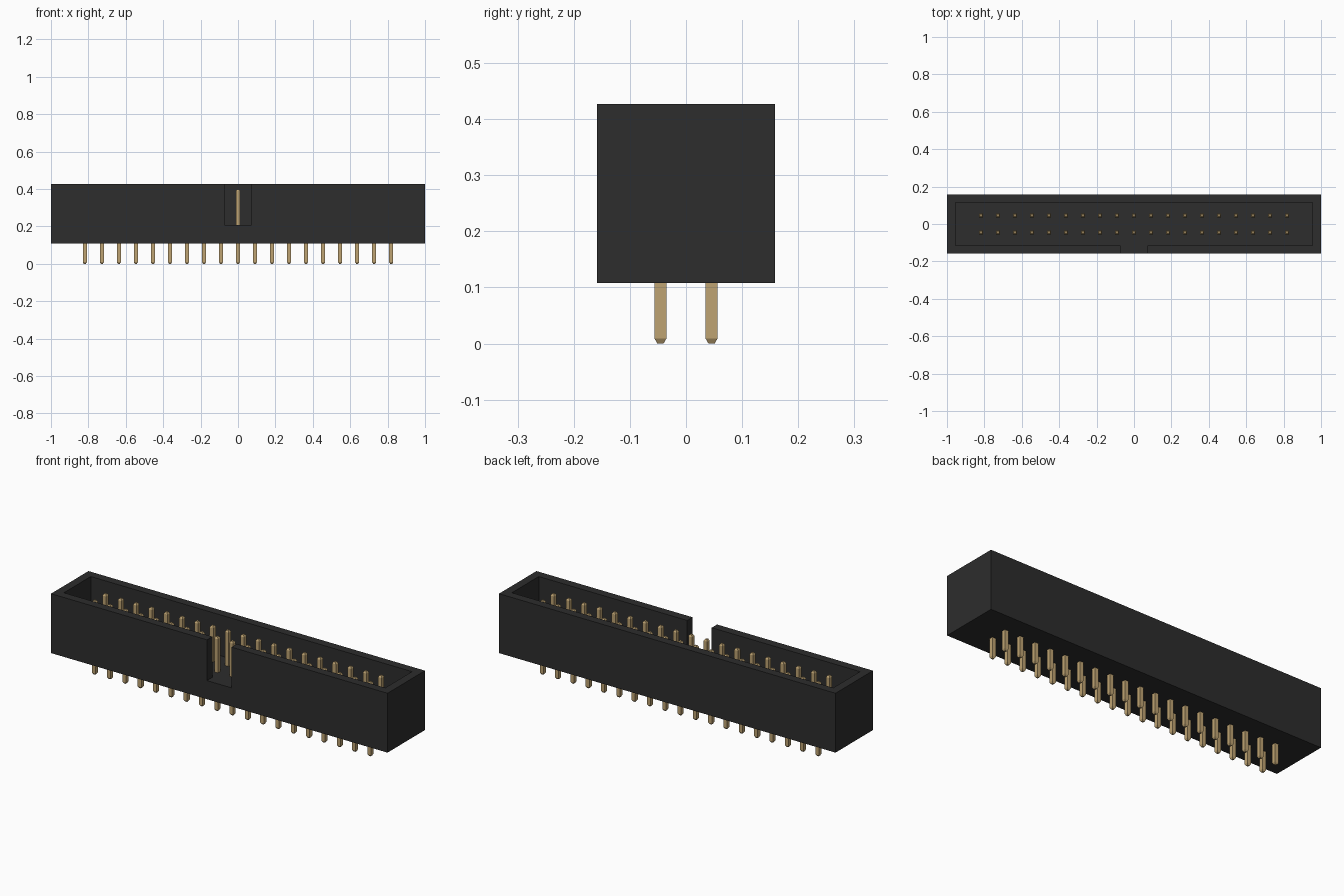
import bpy, bmesh
from mathutils import Matrix

cube = bpy.data.objects.get("Cube")
if cube:
    bpy.data.objects.remove(cube, do_unlink=True)

# Housing dimensions
HALF_X, HALF_Y = 1.0, 0.159
BOTTOM, FLOOR, TOP = 0.108, 0.208, 0.427
CAVITY_X, CAVITY_Y, NOTCH_X = 0.955, 0.114, 0.073

# Pin dimensions
COLUMNS, PITCH = 19, 0.091
PIN_HALF, TIP_HALF, CHAMFER = 0.0107, 0.0055, 0.009
PIN_TOP = 0.398


def make_material(name, color, roughness):
    mat = bpy.data.materials.new(name)
    mat.use_nodes = True
    mat.diffuse_color = (*color, 1)
    bsdf = next(n for n in mat.node_tree.nodes if n.type == 'BSDF_PRINCIPLED')
    bsdf.inputs["Base Color"].default_value = (*color, 1)
    bsdf.inputs["Roughness"].default_value = roughness
    return mat


def make_object(name, bm, mat):
    bmesh.ops.recalc_face_normals(bm, faces=bm.faces)
    mesh = bpy.data.meshes.new(name)
    bm.to_mesh(mesh)
    bm.free()
    mesh.materials.append(mat)
    obj = bpy.data.objects.new(name, mesh)
    bpy.context.scene.collection.objects.link(obj)
    return obj


def prism(name, outline, z0, z1, mat):
    """Extrude a flat outline from z0 up to z1."""
    bm = bmesh.new()
    face = bm.faces.new([bm.verts.new((x, y, z0)) for x, y in outline])
    new = bmesh.ops.extrude_face_region(bm, geom=[face])["geom"]
    verts = [v for v in new if isinstance(v, bmesh.types.BMVert)]
    bmesh.ops.translate(bm, verts=verts, vec=(0, 0, z1 - z0))
    return make_object(name, bm, mat)


black = make_material("black plastic", (0.026, 0.026, 0.026), 0.6)
gold = make_material("pale gold metal", (0.52, 0.37, 0.17), 0.5)

# Housing: a block with the cavity and the front key notch cut out together
housing = prism("housing", [(-HALF_X, -HALF_Y), (HALF_X, -HALF_Y),
                            (HALF_X, HALF_Y), (-HALF_X, HALF_Y)], BOTTOM, TOP, black)
right_half = [(NOTCH_X, -HALF_Y - 0.1), (NOTCH_X, -CAVITY_Y),
              (CAVITY_X, -CAVITY_Y), (CAVITY_X, CAVITY_Y)]
outline = right_half + [(-x, y) for x, y in reversed(right_half)]
cutter = prism("cavity_cutter", outline, FLOOR, TOP + 0.1, black)
cutter.hide_render = True

cut = housing.modifiers.new("cavity", 'BOOLEAN')
cut.operation = 'DIFFERENCE'
cut.solver = 'EXACT'
cut.object = cutter
bpy.context.view_layer.objects.active = housing
bpy.ops.object.modifier_apply(modifier=cut.name)
bpy.data.objects.remove(cutter, do_unlink=True)

# Pin: a square post with chamfered tips, shared by every position
bm = bmesh.new()
mid = PIN_TOP / 2
bmesh.ops.create_cube(bm, size=1, matrix=Matrix.Translation((0, 0, mid)) @ Matrix.Diagonal(
    (2 * PIN_HALF, 2 * PIN_HALF, PIN_TOP - 2 * CHAMFER, 1)))
for end in [f for f in bm.faces if abs(f.normal.z) > 0.9]:
    up = 1 if end.calc_center_median().z > mid else -1
    tip = bmesh.ops.extrude_discrete_faces(bm, faces=[end])["faces"][0]
    shrink = TIP_HALF / PIN_HALF
    for v in tip.verts:
        v.co.x *= shrink
        v.co.y *= shrink
        v.co.z += up * CHAMFER
pin = make_object("pin", bm, gold)
pin_mesh = pin.data
bpy.data.objects.remove(pin, do_unlink=True)

# Two rows of pins
for row, y in (("front", -PITCH / 2), ("back", PITCH / 2)):
    for i in range(COLUMNS):
        obj = bpy.data.objects.new(f"{row}_pin_{i + 1}", pin_mesh)
        obj.location = ((i - (COLUMNS - 1) / 2) * PITCH, y, 0)
        bpy.context.scene.collection.objects.link(obj)
